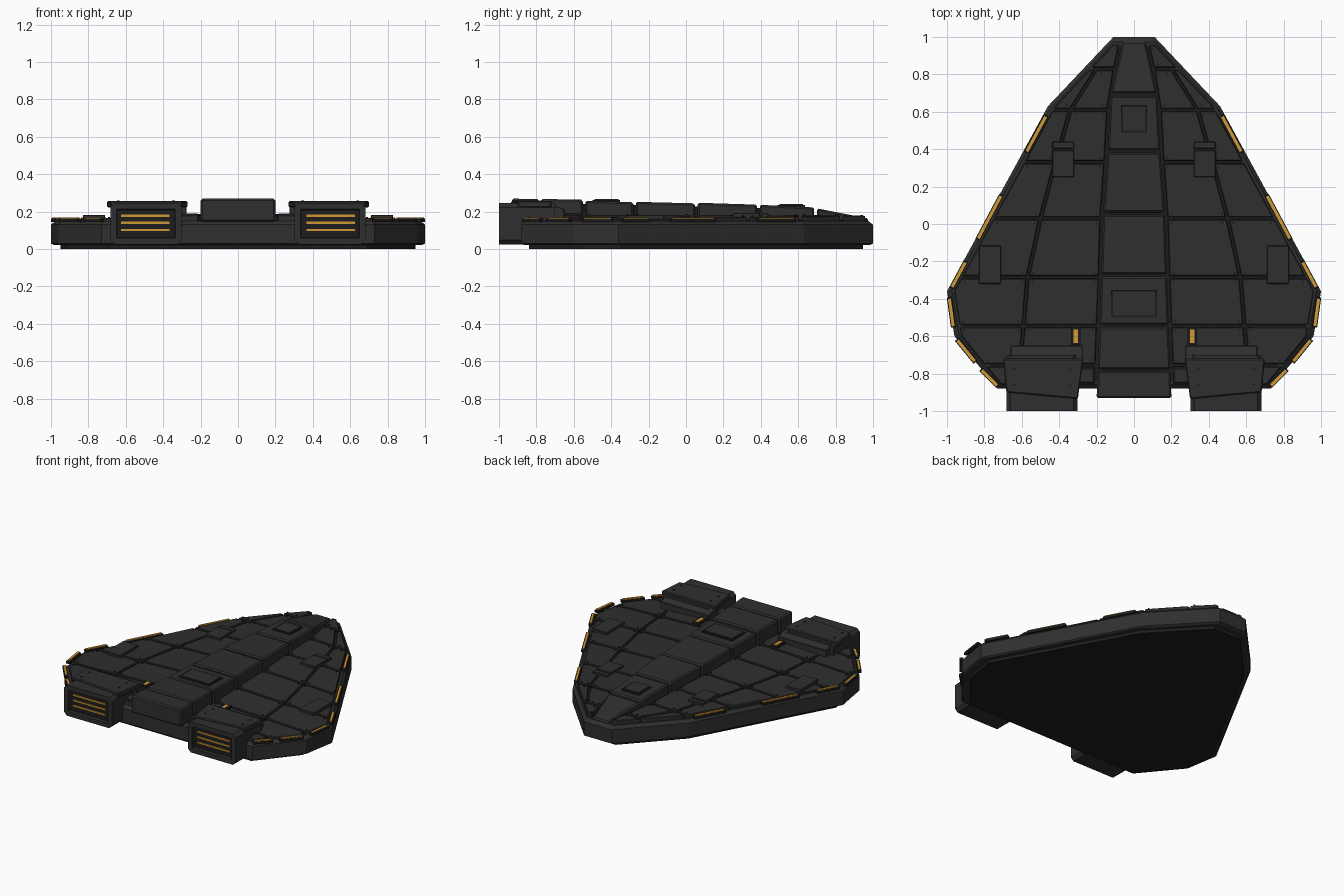
import bpy, bmesh, math
from mathutils import Vector, Matrix

if "Cube" in bpy.data.objects:
    bpy.data.objects.remove(bpy.data.objects["Cube"])


def mat(name, r, g, b):
    m = bpy.data.materials.new(name)
    m.diffuse_color = (r, g, b, 1)
    m.use_nodes = True
    m.node_tree.nodes["Principled BSDF"].inputs["Base Color"].default_value = m.diffuse_color
    return m


HULL = mat("charcoal hull", 0.028, 0.028, 0.028)
DARK = mat("black seam", 0.012, 0.012, 0.012)
AMBER = mat("amber light", 0.65, 0.32, 0.035)

# Right half of the hull outline, nose to tail
OUT = [(0.11, 1.0), (0.46, 0.63), (1.0, -0.36), (0.96, -0.60), (0.73, -0.88)]
SPINE = [(0.06, 0.98), (0.125, 0.69), (0.14, 0.39), (0.165, 0.055),
         (0.175, -0.275), (0.185, -0.545), (0.2, -0.93)]
MID = [(0.2, 0.83), (0.34, 0.61), (0.42, 0.33), (0.5, 0.03),
       (0.57, -0.29), (0.59, -0.54), (0.62, -0.88)]


def x_at(line, y):
    """Interpolate x along a line of points running nose to tail."""
    y = max(min(y, line[0][1]), line[-1][1])
    for (xa, ya), (xb, yb) in zip(line, line[1:]):
        if yb <= y <= ya:
            return xa + (xb - xa) * (ya - y) / (ya - yb)


def deck_z(x, y):
    return 0.183 - 0.026 * max(0, abs(x) - 0.2) / 0.75 - 0.012 * max(0, y - 0.5)


def prism(bm, pts, z0, top):
    """Extrude a flat polygon from z0 to a height or height function."""
    f = top if callable(top) else (lambda x, y: top)
    lo = [bm.verts.new((x, y, z0)) for x, y in pts]
    hi = [bm.verts.new((x, y, f(x, y))) for x, y in pts]
    n = len(pts)
    bm.faces.new(lo[::-1])
    bm.faces.new(hi)
    for i in range(n):
        bm.faces.new((lo[i], lo[(i + 1) % n], hi[(i + 1) % n], hi[i]))


def rect(bm, x0, x1, y0, y1, z0, top):
    prism(bm, [(x0, y0), (x1, y0), (x1, y1), (x0, y1)], z0, top)


def finish(name, bm, m, mirror=False, bevel=0):
    bmesh.ops.recalc_face_normals(bm, faces=bm.faces)
    me = bpy.data.meshes.new(name)
    bm.to_mesh(me)
    bm.free()
    for k in (m if isinstance(m, list) else [m]):
        me.materials.append(k)
    ob = bpy.data.objects.new(name, me)
    bpy.context.collection.objects.link(ob)
    if bevel:
        b = ob.modifiers.new("bevel", 'BEVEL')
        b.width, b.segments, b.limit_method = bevel, 1, 'ANGLE'
    if mirror:
        ob.modifiers.new("mirror", 'MIRROR')
    return ob


def outline(s):
    """Whole hull outline, scaled about a point near the middle."""
    half = [(x * s, -0.05 + (y + 0.05) * s) for x, y in OUT]
    return half + [(-x, y) for x, y in half[::-1]]


# Hull with chamfered rim
bm = bmesh.new()
rings = []
for s, z in ((0.985, 0.022), (1, 0.03), (1, 0.13), (0.975, 0.15)):
    rings.append([bm.verts.new((x, y, z)) for x, y in outline(s)])
for a, b in zip(rings, rings[1:]):
    for i in range(len(a)):
        j = (i + 1) % len(a)
        bm.faces.new((a[i], a[j], b[j], b[i]))
bm.faces.new(rings[0])
bm.faces.new(rings[-1])
finish("hull", bm, HULL)

# Belly plate and dark layer under the deck panels
bm = bmesh.new()
prism(bm, outline(0.95), 0, 0.03)
finish("belly_plate", bm, DARK)
bm = bmesh.new()
prism(bm, outline(0.955), 0.14, 0.153)
finish("deck_seams", bm, DARK)

# Deck panels in two columns, with a bolt in each corner
rows = [0.965, 0.83, 0.61, 0.33, 0.03, -0.285, -0.545, -0.755, -0.865]
panels, bolts = bmesh.new(), bmesh.new()
edge = [(x - 0.032, y) for x, y in OUT]
G = 0.007


def column(left, right, y1, y0):
    y1, y0 = y1 - G, y0 + G
    ys = [y1] + [y for _, y in OUT if y0 < y < y1] + [y0]
    r = [(x_at(right, y) - G, y) for y in ys]
    l = [(x_at(left, y) + G, y) for y in (y0, y1)]
    prism(panels, r + l, 0.145, deck_z)
    for (x, y), sx, sy in ((r[0], -1, -1), (r[-1], -1, 1), (l[0], 1, 1), (l[1], 1, -1)):
        x, y = x + sx * 0.02, y + sy * 0.018
        bmesh.ops.create_cone(bolts, cap_ends=True, segments=6, radius1=0.006, radius2=0.006,
                              depth=0.008, matrix=Matrix.Translation((x, y, deck_z(x, y))))


spine_side = [(x + 0.008, y) for x, y in SPINE]
for y1, y0 in zip(rows, rows[1:]):
    if y1 > 0.9:
        column(spine_side, edge, y1, y0)
    else:
        column(spine_side, MID, y1, y0)
        column(MID, edge, y1, y0)
finish("deck_panels", panels, HULL, True, 0.004)
finish("deck_bolts", bolts, DARK, True)

# Raised central spine in segments, over a dark core
cuts = [(0.975, 0.70, 0.163, 0.217), (0.685, 0.395, 0.222, 0.236),
        (0.38, 0.062, 0.237, 0.247), (0.048, -0.268, 0.244, 0.252),
        (-0.282, -0.538, 0.25, 0.257), (-0.552, -0.775, 0.264, 0.267),
        (-0.785, -0.93, 0.267, 0.269)]
bm, core = bmesh.new(), bmesh.new()
for ya, yb, za, zb in cuts:
    xa, xb = x_at(SPINE, ya), x_at(SPINE, yb)
    prism(bm, [(xa, ya), (-xa, ya), (-xb, yb), (xb, yb)], 0.145,
          lambda x, y: za + (zb - za) * (ya - y) / (ya - yb))
finish("spine", bm, HULL, False, 0.01)
prism(core, [(0.1, 0.68), (-0.1, 0.68), (-0.17, -0.9), (0.17, -0.9)], 0.145,
      lambda x, y: 0.212 if y > 0 else 0.25)
finish("spine_core", core, DARK)

# Spine hatches: dark frame with a lid
frames, lids = bmesh.new(), bmesh.new()
for w, y0, y1, z in ((0.07, 0.49, 0.635, 0.232), (0.122, -0.5, -0.352, 0.258)):
    rect(frames, -w, w, y0, y1, z - 0.03, z + 0.003)
    rect(lids, -w + 0.01, w - 0.01, y0 + 0.01, y1 - 0.01, z - 0.03, z + 0.008)
finish("hatch_frames", frames, DARK)
finish("hatch_lids", lids, HULL)

# Equipment boxes on the wings
bm = bmesh.new()
rect(bm, 0.32, 0.438, 0.25, 0.395, 0.15, 0.193)
rect(bm, 0.32, 0.438, 0.402, 0.44, 0.15, 0.19)
rect(bm, 0.71, 0.83, -0.32, -0.115, 0.15, 0.182)
finish("wing_boxes", bm, HULL, True, 0.004)

# Amber deck lights in dark housings
bm, lamp = bmesh.new(), bmesh.new()
rect(bm, 0.285, 0.337, -0.648, -0.55, 0.15, 0.192)
rect(lamp, 0.3, 0.323, -0.635, -0.565, 0.19, 0.196)
finish("deck_light_housings", bm, DARK, True)
finish("deck_lights", lamp, AMBER, True)

# Amber running lights along the rim
strips = [((0.475, 0.575), (0.575, 0.39)), ((0.715, 0.15), (0.835, -0.075)),
          ((0.905, -0.205), (0.975, -0.335)), ((0.99, -0.4), (0.97, -0.545)),
          ((0.945, -0.625), (0.855, -0.735)), ((0.815, -0.785), (0.735, -0.865))]
bm, lamp = bmesh.new(), bmesh.new()
for a, b in strips:
    a, b = Vector(a), Vector(b)
    d = (b - a).normalized()
    n = Vector((-d.y, d.x))
    for target, w, e, z0, z1 in ((bm, 0.013, 0.008, 0.145, 0.162), (lamp, 0.008, 0, 0.158, 0.169)):
        p, q = a - d * e - n * 0.003, b + d * e - n * 0.003
        prism(target, [tuple(v) for v in (p + n * w, q + n * w, q - n * w, p - n * w)], z0, z1)
finish("rim_light_bases", bm, DARK, True)
finish("rim_lights", lamp, AMBER, True)

# Engine pods: bevelled block with a recessed dark nozzle face
bm = bmesh.new()
c = 0.022
prof = [(0.302 + c, 0.025), (0.682 - c, 0.025), (0.682, 0.025 + c), (0.682, 0.245 - c),
        (0.682 - c, 0.245), (0.302 + c, 0.245), (0.302, 0.245 - c), (0.302, 0.025 + c)]
rear = [bm.verts.new((x, -1.0, z)) for x, z in prof]
fore = [bm.verts.new((x, -0.70, z)) for x, z in prof]
for i in range(8):
    j = (i + 1) % 8
    bm.faces.new((rear[i], rear[j], fore[j], fore[i]))
bm.faces.new(fore)
face = bm.faces.new(rear)
bmesh.ops.recalc_face_normals(bm, faces=bm.faces)
bmesh.ops.inset_region(bm, faces=[face], thickness=0.035)
bmesh.ops.inset_region(bm, faces=[face], thickness=0.004, depth=-0.02)
face.material_index = 1
finish("engine_pods", bm, [HULL, DARK], True)

# Glowing nozzle slits
bm = bmesh.new()
for z in (0.102, 0.14, 0.178):
    rect(bm, 0.365, 0.625, -0.988, -0.975, z - 0.006, z + 0.006)
finish("engine_slits", bm, AMBER, True)

# Engine covers, front fairings and cover bolts
bm = bmesh.new()
prism(bm, [(0.27, -0.72), (0.30, -0.935), (0.682, -0.90), (0.70, -0.72)], 0.222, 0.256)
finish("engine_covers", bm, HULL, True, 0.006)
bm = bmesh.new()
prism(bm, [(0.275, -0.65), (0.275, -0.76), (0.66, -0.76), (0.66, -0.65)], 0.15,
      lambda x, y: 0.215 if y > -0.7 else 0.25)
rect(bm, 0.215, 0.305, -0.85, -0.77, 0.15, 0.19)
finish("engine_fairings", bm, HULL, True, 0.004)
bm = bmesh.new()
for x in (0.345, 0.64):
    for y in (-0.775, -0.86):
        bmesh.ops.create_cone(bm, cap_ends=True, segments=8, radius1=0.007, radius2=0.007,
                              depth=0.008, matrix=Matrix.Translation((x, y, 0.256)))
finish("cover_bolts", bm, DARK, True)
